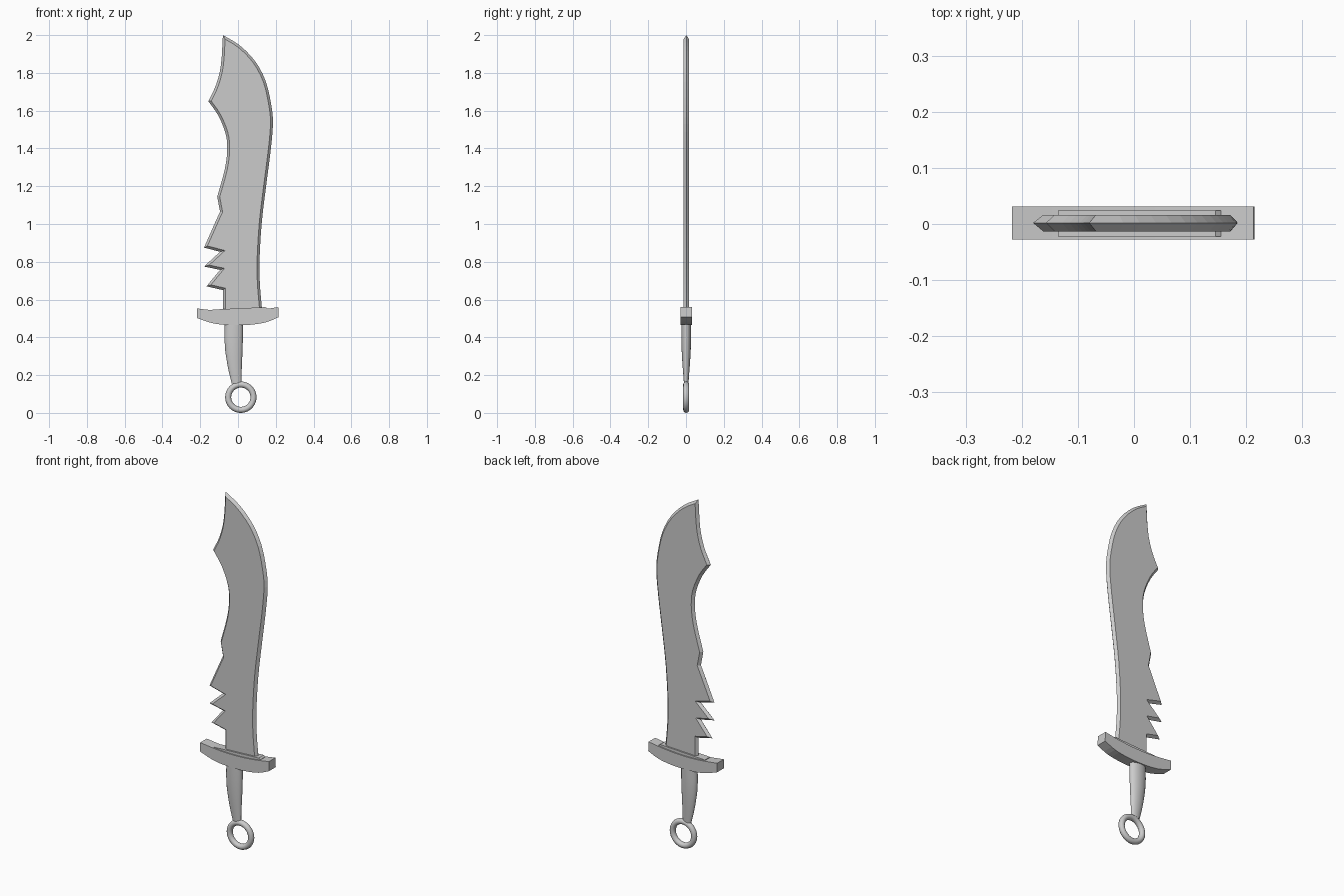
import bpy, bmesh, math
from mathutils import Vector

cube = bpy.data.objects.get("Cube")
if cube:
    bpy.data.objects.remove(cube, do_unlink=True)

steel = bpy.data.materials.new("grey steel")
steel.use_nodes = True
GREY = (0.6, 0.6, 0.6, 1)
steel.diffuse_color = GREY
steel.node_tree.nodes["Principled BSDF"].inputs["Base Color"].default_value = GREY


def smooth_path(pts, steps=3):
    """Catmull-Rom curve through 2D points."""
    p = [Vector(q) for q in pts]
    p = [2 * p[0] - p[1]] + p + [2 * p[-1] - p[-2]]
    out = []
    for a, b, c, d in zip(p, p[1:], p[2:], p[3:]):
        for i in range(steps):
            t = i / steps
            out.append(0.5 * (2 * b + (c - a) * t + (2 * a - 5 * b + 4 * c - d) * t * t
                              + (3 * b - a - 3 * c + d) * t ** 3))
    return out + [p[-2]]


def inset(loop, dist):
    """Mitred inward offset of a clockwise outline."""
    out = []
    for i, p in enumerate(loop):
        e1 = (p - loop[i - 1]).normalized()
        e2 = (loop[(i + 1) % len(loop)] - p).normalized()
        n1, n2 = Vector((e1.y, -e1.x)), Vector((e2.y, -e2.x))
        out.append(p + (n1 + n2) * dist / max(1 + n1.dot(n2), 0.25))
    return out


def loft(name, rings, smooth=None):
    """Join matching closed rings of 3D points and cap both ends."""
    bm = bmesh.new()
    vs = [[bm.verts.new(q) for q in r] for r in rings]
    n = len(vs[0])
    for a, b in zip(vs, vs[1:]):
        for i in range(n):
            j = (i + 1) % n
            bm.faces.new((a[i], a[j], b[j], b[i]))
    bm.faces.new(vs[0][::-1])
    bm.faces.new(vs[-1])
    bmesh.ops.recalc_face_normals(bm, faces=bm.faces)
    me = bpy.data.meshes.new(name)
    bm.to_mesh(me)
    bm.free()
    ob = bpy.data.objects.new(name, me)
    bpy.context.collection.objects.link(ob)
    finish(ob, smooth)
    return ob


def finish(ob, smooth):
    ob.data.materials.append(steel)
    if smooth:
        bpy.ops.object.select_all(action='DESELECT')
        ob.select_set(True)
        bpy.context.view_layer.objects.active = ob
        bpy.ops.object.shade_smooth_by_angle(angle=math.radians(smooth))


def at_y(loop, y):
    return [(p.x, y, p.y) for p in loop]


# Blade: clockwise outline, with curved cutting edge, hooked back and saw teeth
edge = smooth_path([(-.08, 2), (.01, 1.945), (.092, 1.86), (.147, 1.755), (.176, 1.63),
                    (.185, 1.53), (.173, 1.39), (.15, 1.21), (.126, 1.01), (.114, .81),
                    (.116, .68), (.127, .55)])
teeth = [Vector(q) for q in [(.13, .52), (-.08, .52), (-.08, .65), (-.167, .67),
                             (-.095, .757), (-.18, .775), (-.095, .853), (-.18, .875)]]
belly = smooth_path([(-.125, 1.0), (-.095, 1.065)])[1:]
hollow = smooth_path([(-.11, 1.145), (-.07, 1.29), (-.057, 1.395), (-.066, 1.48),
                      (-.105, 1.575), (-.157, 1.65)])
hook = smooth_path([(-.157, 1.65), (-.115, 1.74), (-.09, 1.845), (-.08, 2)])[1:-1]
outline = edge + teeth + belly + hollow + hook
flat = inset(outline, .013)
loft("blade", [at_y(flat, -.013), at_y(outline, .002), at_y(flat, .016)])

# Guard: curved bar with slanted ends
top = smooth_path([(-.217, .553), (-.11, .541), (0, .538), (.11, .545), (.213, .56)])
bottom = smooth_path([(.215, .507), (.15, .48), (.07, .467), (0, .464), (-.07, .466),
                      (-.14, .476), (-.217, .502)])
guard = top + bottom
loft("guard", [at_y(guard, -.028), at_y(guard, .031)])

# Collar: thin raised seat for the blade
collar = [Vector(q) for q in [(-.135, .547), (.145, .56), (.155, .553), (.155, .52), (-.135, .52)]]
loft("collar", [at_y(collar, -.022), at_y(collar, .024)])

# Grip: oval sections tapering down, as (height, left, right, half depth)
sections = [(.48, -.07, .026, .026), (.40, -.072, .026, .026), (.33, -.068, .024, .024),
            (.26, -.057, .021, .02), (.21, -.047, .019, .016), (.155, -.033, .018, .012)]
rings = []
for z, left, right, depth in sections:
    angles = [math.tau * k / 20 for k in range(20)]
    rings.append([((left + right) / 2 + (right - left) / 2 * math.cos(a),
                   .001 + depth * math.sin(a), z) for a in angles])
loft("grip", rings, 40)

# Pommel ring
bpy.ops.mesh.primitive_torus_add(major_radius=.067, minor_radius=.016, major_segments=40,
                                 minor_segments=12, location=(.015, .001, .083),
                                 rotation=(math.pi / 2, 0, 0))
pommel = bpy.context.object
pommel.name = "pommel_ring"
finish(pommel, 60)
